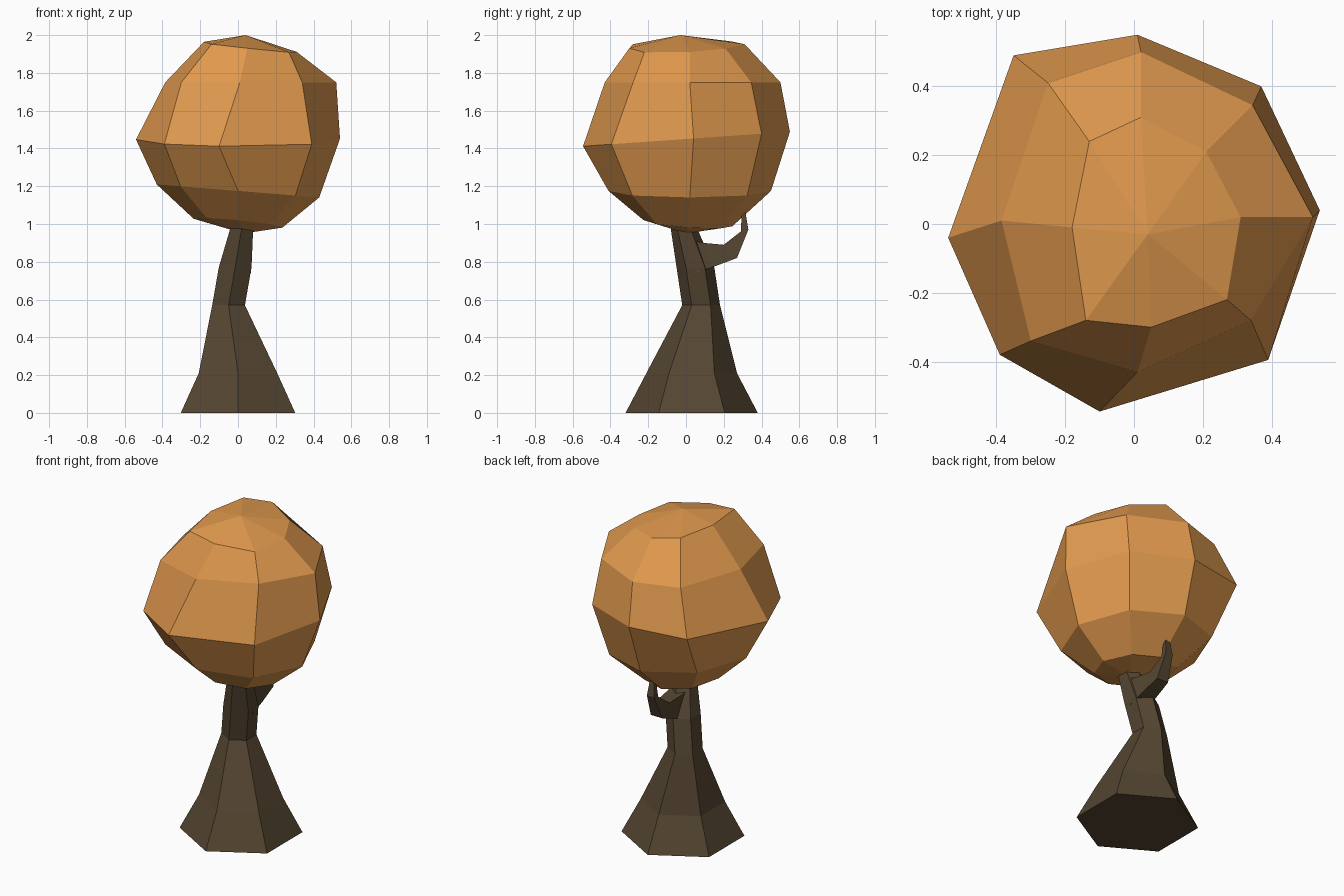
import bpy
import bmesh
from math import sin, cos, pi
from mathutils import Vector

default_cube = bpy.data.objects.get("Cube")
if default_cube:
    bpy.data.objects.remove(default_cube, do_unlink=True)


def make_material(name, colour):
    material = bpy.data.materials.new(name)
    material.use_nodes = True
    material.diffuse_color = (*colour, 1)
    material.node_tree.nodes["Principled BSDF"].inputs["Base Color"].default_value = (*colour, 1)
    return material


def circle(sides, radius, centre_x, centre_y, turn=0.0):
    """Flat outline of a regular polygon, counter-clockwise from +x."""
    angles = [turn + 2 * pi * i / sides for i in range(sides)]
    return [(centre_x + radius * cos(a), centre_y + radius * sin(a)) for a in angles]


def tilted(outline, height, slope_x=0.0, slope_y=0.0):
    """Lift an outline to a height, leaning along x and y."""
    return [Vector((x, y, height + slope_x * x + slope_y * y)) for x, y in outline]


def loft(name, rings, material, bottom=None, top=None):
    """Bridge rings with quads; close each end with a pole point or a flat cap."""
    bm = bmesh.new()
    loops = [[bm.verts.new(p) for p in ring] for ring in rings]
    for low, high in zip(loops, loops[1:]):
        for i in range(len(low)):
            j = (i + 1) % len(low)
            bm.faces.new((low[i], low[j], high[j], high[i]))
    for loop, pole in ((loops[0], bottom), (loops[-1], top)):
        if pole is None:
            bm.faces.new(loop)
        else:
            tip = bm.verts.new(pole)
            for i in range(len(loop)):
                bm.faces.new((loop[i], loop[(i + 1) % len(loop)], tip))
    bmesh.ops.recalc_face_normals(bm, faces=bm.faces)
    mesh = bpy.data.meshes.new(name)
    bm.to_mesh(mesh)
    bm.free()
    mesh.materials.append(material)
    part = bpy.data.objects.new(name, mesh)
    bpy.context.collection.objects.link(part)
    return part


foliage = make_material("autumn_orange", (0.75, 0.32, 0.076))
bark = make_material("dark_bark", (0.09, 0.06, 0.031))

# Crown: eight-sided faceted ball, irregular in its upper half
waist = [(0.54, 0.04), (0.37, 0.40), (0.01, 0.55), (-0.35, 0.49),
         (-0.54, -0.04), (-0.39, -0.38), (-0.10, -0.545), (0.39, -0.395)]
shoulder = [(0.52, 0.02), (0.345, 0.345), (0.02, 0.50), (-0.25, 0.41),
            (-0.385, 0.01), (-0.30, -0.34), (0.01, -0.43), (0.34, -0.28)]
cap = [(0.31, 0.02), (0.21, 0.21), (0.02, 0.31), (-0.13, 0.24),
       (-0.18, -0.01), (-0.14, -0.28), (0.05, -0.30), (0.27, -0.22)]
loft("crown", [
    tilted(circle(8, 0.235, 0, 0.01), 1.005, -0.1, -0.07),
    tilted(circle(8, 0.43, 0, 0.02), 1.175, -0.08),
    tilted(waist, 1.45, 0, 0.07),
    tilted(shoulder, 1.75),
    tilted(cap, 1.945, -0.11, 0.03),
], foliage, bottom=(0.03, 0.0, 0.95), top=(0.04, -0.03, 2.0))

# Trunk: six-sided, flared at the foot: (height, radius, centre x, centre y)
trunk_profile = [(0, 0.35, 0, 0.03), (0.21, 0.24, 0, 0.03), (0.57, 0.1, -0.05, 0.08),
                 (0.77, 0.1, -0.015, 0.05), (0.99, 0.068, 0.022, -0.015)]
loft("trunk", [tilted(circle(6, r, x, y, pi / 6), z) for z, r, x, y in trunk_profile], bark)

# Branch: hooks out of the back and up: (outer y, z), (inner y, z), half width
branch_profile = [((0.05, 0.74), (0.02, 0.92), 0.055), ((0.15, 0.775), (0.09, 0.9), 0.05),
                  ((0.27, 0.82), (0.20, 0.89), 0.04), ((0.33, 0.97), (0.29, 0.96), 0.025),
                  ((0.315, 1.06), (0.295, 1.05), 0.015)]
branch_x = 0.015
sections = []
for outer, inner, half in branch_profile:
    left, right = branch_x + half, branch_x - half
    sections.append([Vector((left, *outer)), Vector((right, *outer)),
                     Vector((right, *inner)), Vector((left, *inner))])
loft("branch", sections, bark)
